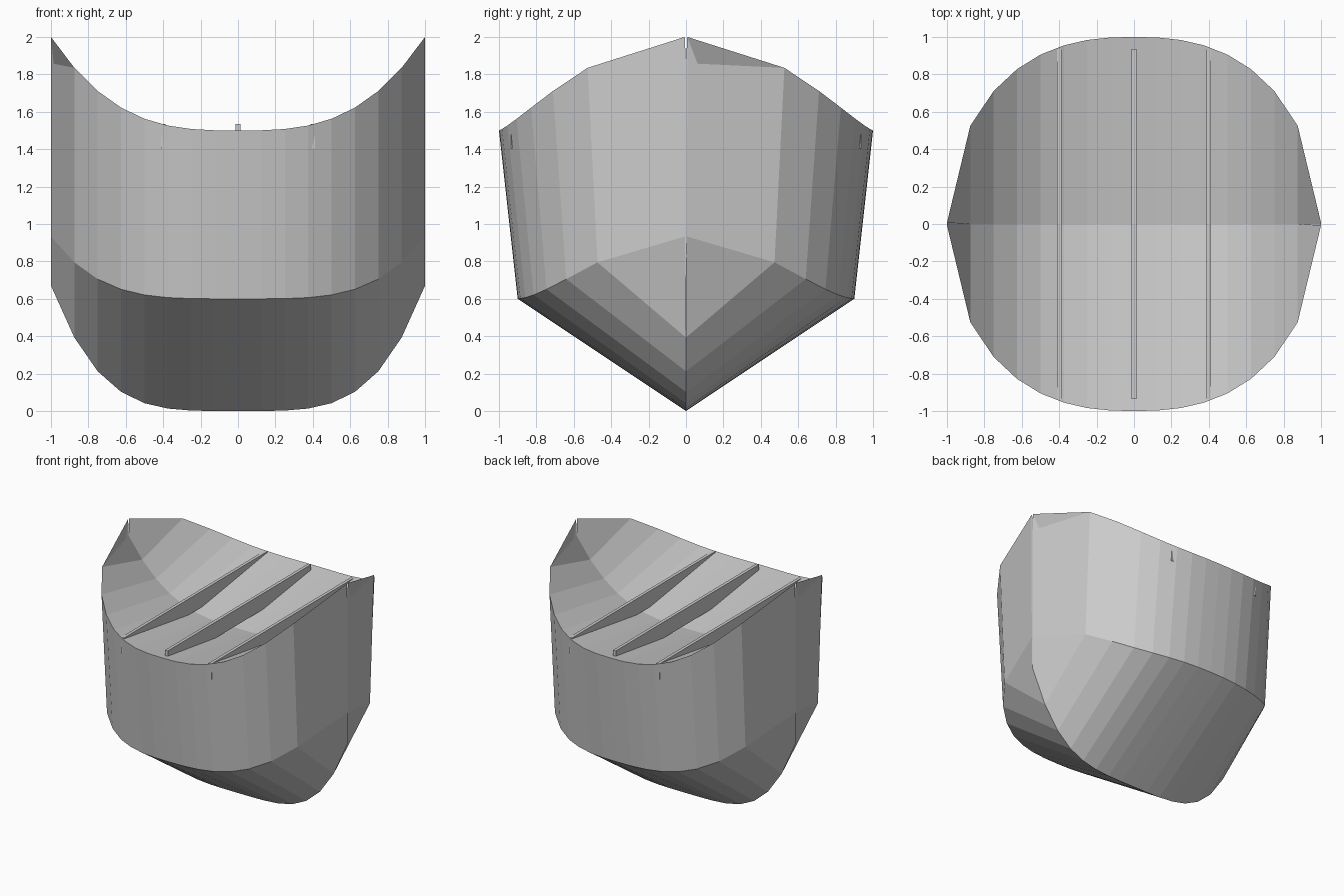
import bpy, bmesh

if "Cube" in bpy.data.objects:
    bpy.data.objects.remove(bpy.data.objects["Cube"])

N = 16           # hull segments along the length


def section(x):
    """Closed cross-section loop: keel, chine, sheer, deck valley, sheer, chine."""
    a = abs(x)
    w = max((1 - a ** 2.5) ** 0.51, 0.007)
    top = 1.5 + 0.5 * a ** 3
    chine = 0.6 + 0.333 * a ** 4
    keel = 0.67 * a ** 4
    return [(x, 0, keel), (x, 0.9 * w, chine), (x, w, top),
            (x, 0, top - 0.14), (x, -w, top), (x, -0.9 * w, chine)]


def finish(name, bm):
    bmesh.ops.recalc_face_normals(bm, faces=bm.faces)
    mesh = bpy.data.meshes.new(name)
    bm.to_mesh(mesh)
    bm.free()
    obj = bpy.data.objects.new(name, mesh)
    bpy.context.collection.objects.link(obj)
    return obj


# Hull: V bottom, flared sides and a shallow V deck, lofted through stations
bm = bmesh.new()
loops = [[bm.verts.new(p) for p in section(-1 + 2 * i / N)] for i in range(N + 1)]
for a, b in zip(loops, loops[1:]):
    for j in range(6):
        k = (j + 1) % 6
        bm.faces.new((a[j], a[k], b[k], b[j]))
# Narrow stem and stern faces, split at the deck notch
for s in (loops[0], loops[-1]):
    bm.faces.new((s[0], s[1], s[2], s[3]))
    bm.faces.new((s[0], s[3], s[4], s[5]))
finish("hull", bm)

# Cross beams lying over the deck valley
for name, x in (("left_beam", -0.4), ("middle_beam", 0), ("right_beam", 0.4)):
    bm = bmesh.new()
    bmesh.ops.create_cube(bm, size=1)
    bmesh.ops.scale(bm, vec=(0.026, 1.87, 0.132), verts=bm.verts)
    bmesh.ops.translate(bm, vec=(x, 0, 1.469), verts=bm.verts)
    finish(name, bm)
